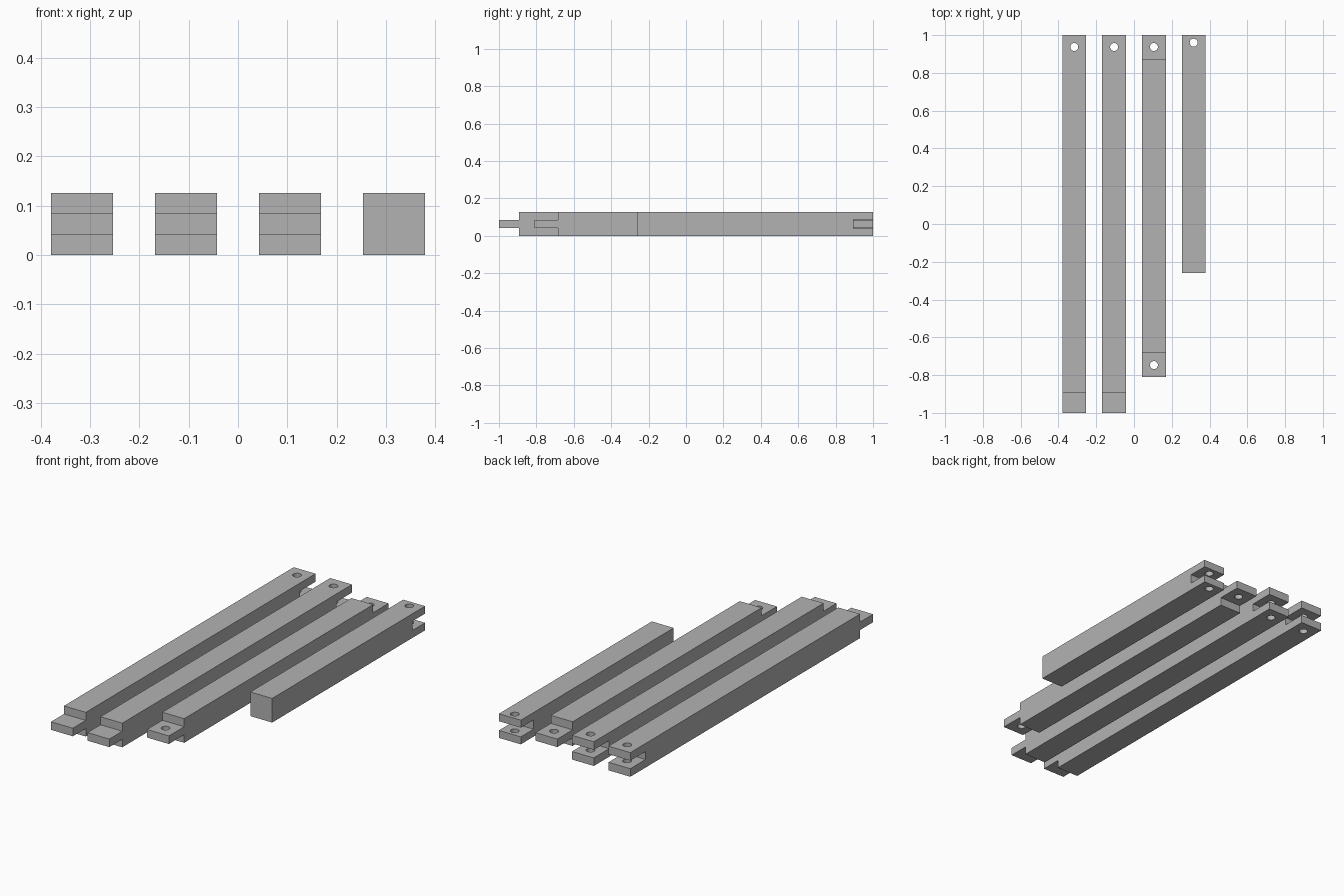
import bpy
import bmesh

cube = bpy.data.objects.get("Cube")
if cube:
    bpy.data.objects.remove(cube, do_unlink=True)

SIZE = 0.126          # square section of every bar
LOW, HIGH = SIZE / 3, SIZE * 2 / 3
HOLE_RADIUS = 0.021
PITCH = 0.2107        # spacing between bars

grey = bpy.data.materials.new("plain grey")
grey.use_nodes = True
grey.diffuse_color = (0.45, 0.45, 0.45, 1)
grey.node_tree.nodes["Principled BSDF"].inputs["Base Color"].default_value = (0.45, 0.45, 0.45, 1)


def joint(kind, end, depth, inward, low, high):
    """Side profile of one bar end, listed from bottom to top."""
    inner = end + inward * depth
    if kind == "tenon":
        return [(inner, 0), (inner, low), (end, low),
                (end, high), (inner, high), (inner, SIZE)]
    if kind == "slot":
        return [(end, 0), (end, low), (inner, low),
                (inner, high), (end, high), (end, SIZE)]
    return [(end, 0), (end, SIZE)]


def make_bar(name, x, front, back, holes):
    # Extrude the side profile across the bar width
    profile = joint(*back) + joint(*front)[::-1]
    bm = bmesh.new()
    face = bm.faces.new([bm.verts.new((x - SIZE / 2, y, z)) for y, z in profile])
    moved = bmesh.ops.extrude_face_region(bm, geom=[face])["geom"]
    bmesh.ops.translate(bm, vec=(SIZE, 0, 0),
                        verts=[v for v in moved if isinstance(v, bmesh.types.BMVert)])
    bmesh.ops.recalc_face_normals(bm, faces=bm.faces)
    mesh = bpy.data.meshes.new(name)
    bm.to_mesh(mesh)
    bm.free()
    mesh.materials.append(grey)
    bar = bpy.data.objects.new(name, mesh)
    bpy.context.collection.objects.link(bar)

    # Drill the peg holes
    for y in holes:
        bpy.ops.mesh.primitive_cylinder_add(vertices=32, radius=HOLE_RADIUS,
                                            depth=SIZE * 2, location=(x, y, SIZE / 2))
        drill = bpy.context.object
        drill.name = name + "_drill"
        drill.hide_render = True
        drill.data.materials.append(grey)
        cut = bar.modifiers.new("peg hole", 'BOOLEAN')
        cut.operation = 'DIFFERENCE'
        cut.solver = 'EXACT'
        cut.object = drill
        bpy.context.view_layer.objects.active = bar
        bpy.ops.object.modifier_apply(modifier=cut.name)
        bpy.data.objects.remove(drill, do_unlink=True)


# Two long bars: tenon in front, drilled slot at the back
for name, column in (("long_bar_outer", -1.5), ("long_bar_inner", -0.5)):
    make_bar(name, column * PITCH,
             ("tenon", -1, 0.107, 1, LOW, HIGH),
             ("slot", 1, SIZE, -1, LOW, HIGH), [1 - SIZE / 2])

# Cross bar: drilled tenon at both ends
make_bar("cross_bar", 0.5 * PITCH,
         ("tenon", -0.81, SIZE, 1, LOW, HIGH),
         ("tenon", 1, SIZE, -1, LOW, HIGH), [-0.81 + SIZE / 2, 1 - SIZE / 2])

# Short bar: plain front, slightly wider slot at the back
make_bar("short_bar", 1.5 * PITCH,
         ("plain", -0.26, 0, 1, LOW, HIGH),
         ("slot", 1, 0.105, -1, 0.039, 0.087), [0.96])
